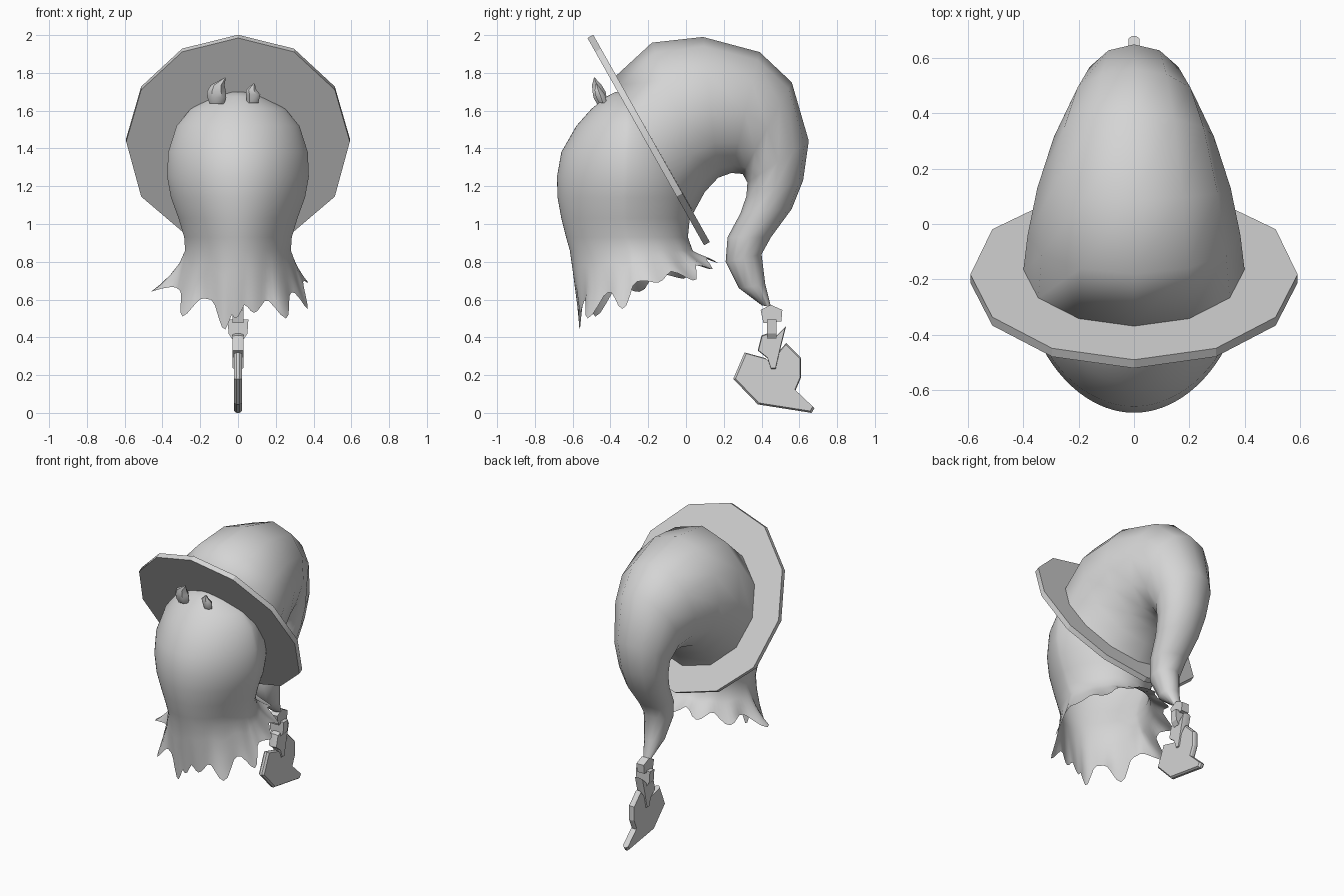
import bpy, bmesh, math
from mathutils import Vector

if "Cube" in bpy.data.objects:
    bpy.data.objects.remove(bpy.data.objects["Cube"])

grey = bpy.data.materials.new("plain grey")
grey.diffuse_color = (0.66, 0.66, 0.66, 1)
grey.use_nodes = True
grey.node_tree.nodes["Principled BSDF"].inputs["Base Color"].default_value = grey.diffuse_color


def finish(bm, name, angle):
    bmesh.ops.recalc_face_normals(bm, faces=bm.faces)
    me = bpy.data.meshes.new(name)
    bm.to_mesh(me)
    bm.free()
    me.materials.append(grey)
    ob = bpy.data.objects.new(name, me)
    bpy.context.collection.objects.link(ob)
    bpy.ops.object.select_all(action='DESELECT')
    ob.select_set(True)
    bpy.context.view_layer.objects.active = ob
    bpy.ops.object.shade_smooth_by_angle(angle=math.radians(angle))
    return ob


def loft(name, rings, start=True, end=True, angle=50):
    """Skin a list of closed rings that have equal point counts."""
    bm = bmesh.new()
    vs = [[bm.verts.new(p) for p in r] for r in rings]
    n = len(vs[0])
    for a, b in zip(vs, vs[1:]):
        for i in range(n):
            j = (i + 1) % n
            bm.faces.new((a[i], a[j], b[j], b[i]))
    if start:
        bm.faces.new(vs[0][::-1])
    if end:
        bm.faces.new(vs[-1])
    return finish(bm, name, angle)


def plate(name, outline, half, face=1.0):
    """Extrude a (y, z) outline sideways about x = 0; face < 1 bevels the edge."""
    cy = sum(p[0] for p in outline) / len(outline)
    cz = sum(p[1] for p in outline) / len(outline)
    rings = [[(x, cy + (y - cy) * s, cz + (z - cz) * s) for y, z in outline]
             for x, s in ((-half, face), (-half * 0.4, 1), (half * 0.4, 1), (half, face))]
    return loft(name, rings, angle=20)


def turns(n):
    return [2 * math.pi * i / n for i in range(n)]


# Hat brim: tilted twelve-sided disc
along = Vector((0, -0.49, 0.871))
normal = Vector((0, 0.871, 0.49))


def brim_ring(r, lift):
    out = []
    for a in turns(12):
        c = math.cos(a)
        if -0.6 < c < -0.4:
            c *= 1.06
        p = Vector((0, -0.213, 1.436)) + along * (0.63 * r * c) + normal * lift
        p.x = 0.592 * r * math.sin(a)
        out.append(p)
    return out


loft("hat_brim", [brim_ring(0.3, 0), brim_ring(1, 0), brim_ring(1, 0.035),
                  brim_ring(0.3, 0.035)], angle=30)

# Hat cone: outer (y, z), inner (y, z), half width of each ring
cone = [
    (-0.37, 1.785, 0.04, 1.06, 0.40),
    (-0.18, 1.96, 0.10, 1.17, 0.385),
    (0.09, 1.99, 0.17, 1.245, 0.35),
    (0.39, 1.91, 0.24, 1.27, 0.29),
    (0.56, 1.75, 0.30, 1.265, 0.235),
    (0.65, 1.44, 0.325, 1.22, 0.185),
    (0.62, 1.23, 0.32, 1.15, 0.16),
    (0.56, 1.08, 0.29, 1.06, 0.14),
    (0.45, 0.93, 0.22, 0.93, 0.115),
    (0.40, 0.84, 0.21, 0.80, 0.095),
    (0.42, 0.68, 0.28, 0.66, 0.065),
    (0.45, 0.56, 0.40, 0.57, 0.03),
]
rings = []
for oy, oz, iy, iz, w in cone:
    c = Vector((0, (oy + iy) / 2, (oz + iz) / 2))
    h = Vector((0, (oy - iy) / 2, (oz - iz) / 2))
    rings.append([c + h * math.cos(a) + Vector((w * math.sin(a), 0, 0)) for a in turns(12)])
loft("hat_cone", rings, angle=80)

# Hair: z, front y, back y, half width of each ring
head = [
    (1.70, -0.37, -0.26, 0.05),
    (1.675, -0.42, -0.2, 0.13),
    (1.61, -0.50, -0.12, 0.25),
    (1.52, -0.58, -0.03, 0.325),
    (1.38, -0.66, 0.03, 0.37),
    (1.25, -0.683, 0.05, 0.375),
    (1.14, -0.68, 0.04, 0.355),
    (1.03, -0.66, 0.02, 0.315),
    (0.93, -0.635, 0.01, 0.285),
    (0.86, -0.615, 0.035, 0.28),
]
# hair locks: angle from the front in degrees, tip height, outward flare
locks = [(-17, 0.44, 0.0), (-3, 0.50, 0.0), (20, 0.53, 0.0), (48, 0.50, 0.05),
         (80, 0.55, 0.04), (110, 0.69, 0.04), (137, 0.70, 0.07), (158, 0.76, 0.07),
         (182, 0.79, 0.08), (205, 0.76, 0.07), (232, 0.71, 0.07), (265, 0.64, 0.12),
         (304, 0.51, 0.05)]
COLS = 90


def oval(yf, yb, w, a):
    c = math.cos(a)
    c = math.copysign(abs(c) ** (1.35 if c > 0 else 1.15), c)
    return w * math.sin(a), (yf + yb) / 2 - (yb - yf) / 2 * c


def hem_at(a):
    """Height and outward flare of the ragged hem at angle a."""
    front = (1 + math.cos(a)) / 2
    z = 0.84 - 0.255 * front ** 0.7
    flare = 0.035 * abs(math.sin(a)) + 0.06 * (1 - front) - 0.05 * front ** 4
    drop, extra = 0, 0
    for deg, tip, out in locks:
        d = abs((math.degrees(a) - deg + 180) % 360 - 180) / 15
        if d < 1:
            bell = (1 + math.cos(math.pi * d)) / 2
            if (z - tip) * bell > drop:
                drop, extra = (z - tip) * bell, out * bell
    return z - drop, flare, extra


rings = [[(*oval(yf, yb, w, a), z) for a in turns(COLS)] for z, yf, yb, w in head]
for t in (0.3, 0.6, 0.85, 1.0):
    ring = []
    for a in turns(COLS):
        hem, flare, extra = hem_at(a)
        out = flare * t + extra * t ** 2
        x, y = oval(-0.615, 0.035, 0.28, a)
        ring.append((x + out * math.sin(a), y - out * math.cos(a), 0.86 + (hem - 0.86) * t))
    rings.append(ring)
loft("hair", rings, end=False, angle=80)


# Two small curved tufts on the forehead
def tuft(name, points):
    loft(name, [[(x + r * math.cos(a), y + 0.8 * r * math.sin(a), z) for a in turns(6)]
                for x, y, z, r in points], angle=50)


tuft("large_tuft", [(-0.112, -0.445, 1.635, 0.038), (-0.112, -0.455, 1.67, 0.05),
                    (-0.114, -0.46, 1.70, 0.05), (-0.108, -0.472, 1.735, 0.037),
                    (-0.068, -0.485, 1.775, 0.003)])
tuft("small_tuft", [(0.077, -0.44, 1.64, 0.03), (0.08, -0.455, 1.685, 0.038),
                    (0.07, -0.465, 1.71, 0.027), (0.085, -0.475, 1.745, 0.003)])

# Charm hanging from the hat tip
plate("charm_cap", [(0.395, 0.545), (0.45, 0.572), (0.51, 0.545), (0.505, 0.485),
                    (0.41, 0.475)], 0.028)
link = [(-0.055, 0.495), (0.055, 0.495), (0.05, 0.42), (0.03, 0.39), (-0.03, 0.39), (-0.05, 0.42)]
loft("charm_link", [[(x, y, z) for x, z in link] for y in (0.43, 0.48)], angle=20)
plate("charm_clasp", [(0.40, 0.41), (0.43, 0.42), (0.47, 0.40), (0.53, 0.46), (0.505, 0.36),
                      (0.475, 0.23), (0.45, 0.23), (0.43, 0.29), (0.38, 0.33)], 0.029, 0.94)
plate("charm_heart", [(0.25, 0.18), (0.31, 0.32), (0.42, 0.29), (0.475, 0.235), (0.48, 0.31),
                      (0.53, 0.37), (0.61, 0.29), (0.61, 0.19), (0.58, 0.12), (0.68, 0.025),
                      (0.665, 0.0), (0.38, 0.045)], 0.02, 0.95)
